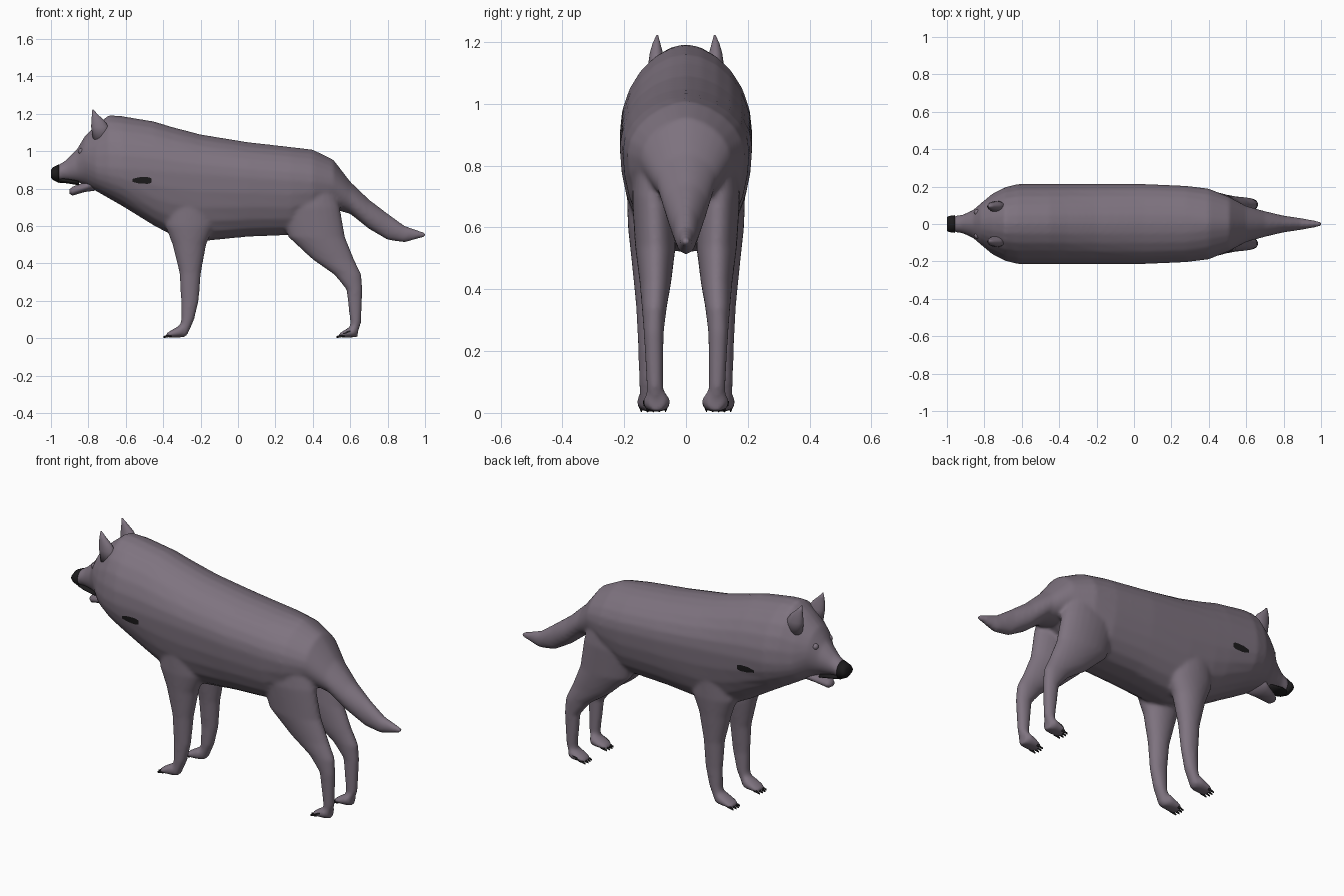
import bpy, bmesh, math
from mathutils import Vector

if "Cube" in bpy.data.objects:
    bpy.data.objects.remove(bpy.data.objects["Cube"])

SIDES = 24


def material(name, rgb):
    m = bpy.data.materials.new(name)
    m.diffuse_color = (*rgb, 1)
    m.use_nodes = True
    m.node_tree.nodes["Principled BSDF"].inputs["Base Color"].default_value = m.diffuse_color
    return m


FUR = material("grey fur", (0.210, 0.172, 0.214))
DARK = material("dark skin", (0.012, 0.011, 0.012))


def ring_x(x, top, bottom, w, mid=None, yc=0.0, low=1.0, high=1.0):
    """Upright cross-section; powers below 1 make the lower or upper half fuller."""
    mid = (top + bottom) / 2 if mid is None else mid
    pts = []
    for i in range(SIDES):
        a = 2 * math.pi * i / SIDES
        c, s = math.cos(a), math.sin(a)
        h = top - mid if s > 0 else mid - bottom
        k = low if s < 0 else high
        pts.append(Vector((x, yc + w * math.copysign(abs(c) ** k, c), mid + h * s)))
    return pts


def ring_z(z, front, back, inner, outer):
    """Level cross-section given by its limits in x and y."""
    return [Vector(((front + back) / 2 + (back - front) / 2 * math.cos(a),
                    (inner + outer) / 2 + (outer - inner) / 2 * math.sin(a), z))
            for a in (2 * math.pi * i / SIDES for i in range(SIDES))]


def trunk_ring(x, top, bottom, w):
    """Barrel is widest along a gently sloping line; the rump is ridged."""
    barrel = -0.8 < x < 0.45
    mid = 0.865 - 0.07 * x if barrel else None
    return ring_x(x, top, bottom, w, mid, 0, 0.75 if barrel else 0.95,
                  1.25 if 0.3 < x < 0.65 else 1.08)


def loft(bm, rings, side=1):
    loops = [[bm.verts.new((p.x, p.y * side, p.z)) for p in r] for r in rings]
    for a, b in zip(loops, loops[1:]):
        for i in range(SIDES):
            j = (i + 1) % SIDES
            bm.faces.new((a[i], a[j], b[j], b[i]))
    bm.faces.new(loops[0])
    bm.faces.new(loops[-1])


def finish(bm, name, mat):
    bmesh.ops.recalc_face_normals(bm, faces=bm.faces)
    me = bpy.data.meshes.new(name)
    bm.to_mesh(me)
    bm.free()
    me.materials.append(mat)
    for p in me.polygons:
        p.use_smooth = True
    ob = bpy.data.objects.new(name, me)
    bpy.context.collection.objects.link(ob)
    return ob


# Trunk from muzzle to tail tip: x, top, bottom, half width
trunk = [
    (-0.968, 0.922, 0.842, 0.043), (-0.92, 0.952, 0.845, 0.048),
    (-0.86, 1.012, 0.835, 0.075), (-0.82, 1.08, 0.82, 0.11),
    (-0.76, 1.138, 0.788, 0.16), (-0.69, 1.194, 0.748, 0.197),
    (-0.62, 1.188, 0.708, 0.214), (-0.45, 1.16, 0.603, 0.214),
    (-0.36, 1.132, 0.555, 0.214), (-0.20, 1.09, 0.518, 0.214),
    (0.05, 1.049, 0.543, 0.214), (0.28, 1.023, 0.552, 0.204),
    (0.40, 1.009, 0.62, 0.189), (0.51, 0.955, 0.69, 0.145),
    (0.60, 0.838, 0.665, 0.097), (0.70, 0.742, 0.585, 0.069),
    (0.80, 0.667, 0.526, 0.045), (0.89, 0.602, 0.512, 0.032),
    (1.003, 0.564, 0.543, 0.012)]
# Legs: z, front, back, inner, outer
fore = [
    (0.84, -0.38, -0.14, 0.06, 0.195), (0.60, -0.388, -0.13, 0.045, 0.188),
    (0.50, -0.35, -0.17, 0.047, 0.177), (0.35, -0.313, -0.198, 0.07, 0.162),
    (0.20, -0.305, -0.21, 0.085, 0.154), (0.10, -0.304, -0.234, 0.086, 0.152),
    (0.015, -0.32, -0.272, 0.09, 0.15)]
hind = [
    (0.85, 0.30, 0.50, 0.04, 0.16), (0.70, 0.22, 0.545, 0.035, 0.175),
    (0.54, 0.27, 0.573, 0.033, 0.165), (0.42, 0.40, 0.622, 0.048, 0.15),
    (0.34, 0.515, 0.66, 0.062, 0.143), (0.26, 0.58, 0.666, 0.072, 0.137),
    (0.08, 0.60, 0.658, 0.073, 0.127), (0.01, 0.585, 0.632, 0.07, 0.125)]
PAWS = ((-0.385, 0.116), (0.54, 0.095))  # toe x, centre y

bm = bmesh.new()
loft(bm, [trunk_ring(*r) for r in trunk])
for side in (1, -1):
    for leg in (fore, hind):
        loft(bm, [ring_z(*r) for r in leg], side)
    # Paws
    for toe, yc in PAWS:
        loft(bm, [ring_x(toe + d, 0.026 + 0.6 * d, 0.004, w, None, yc)
                  for d, w in ((0, 0.026), (0.02, 0.042), (0.08, 0.044), (0.1, 0.028))], side)
body = finish(bm, "body", FUR)
mod = body.modifiers.new("fuse", 'REMESH')
mod.mode = 'VOXEL'
mod.voxel_size = 0.009
mod.use_smooth_shade = True
mod = body.modifiers.new("soften", 'SMOOTH')
mod.factor = 0.5
mod.iterations = 9

# Nose cap
bm = bmesh.new()
loft(bm, [ring_x(x, 0.88 + h, 0.88 - h, w) for x, h, w in (
    (-1.0, 0.02, 0.036), (-0.99, 0.034, 0.043), (-0.957, 0.05, 0.047))])
finish(bm, "nose", DARK)

# Dark lip line and roof of the mouth
bm = bmesh.new()
loft(bm, [ring_x(x, z + 0.013, z - 0.013, w) for x, z, w in (
    (-0.962, 0.845, 0.03), (-0.92, 0.842, 0.046), (-0.85, 0.831, 0.05))])
finish(bm, "mouth_roof", DARK)

# Lower jaw
bm = bmesh.new()
loft(bm, [ring_x(*r) for r in (
    (-0.90, 0.797, 0.773, 0.018), (-0.885, 0.81, 0.763, 0.032),
    (-0.82, 0.835, 0.782, 0.056), (-0.76, 0.875, 0.79, 0.08))])
finish(bm, "lower_jaw", FUR)

# Ears
bm = bmesh.new()
for side in (1, -1):
    loft(bm, [ring_z(*r) for r in (
        (1.06, -0.775, -0.68, 0.055, 0.125), (1.13, -0.785, -0.69, 0.066, 0.122),
        (1.165, -0.784, -0.715, 0.075, 0.117), (1.195, -0.781, -0.748, 0.083, 0.108),
        (1.222, -0.779, -0.773, 0.09, 0.096))], side)
finish(bm, "ears", FUR)

# Eyes
bm = bmesh.new()
for side in (1, -1):
    v = bmesh.ops.create_uvsphere(bm, u_segments=12, v_segments=8, radius=0.017)["verts"]
    bmesh.ops.translate(bm, verts=v, vec=(-0.838, 0.062 * side, 1.0))
finish(bm, "eyes", FUR)

# Claws, four on each paw
bm = bmesh.new()
for side in (1, -1):
    for toe, yc in PAWS:
        for k in (-1.5, -0.5, 0.5, 1.5):
            x, y = toe + 0.006 * abs(k), yc + k * 0.019
            loft(bm, [ring_x(x + 0.02, 0.024, 0.008, 0.006, None, y),
                      ring_x(x - 0.016, 0.012, 0.002, 0.002, None, y)], side)
finish(bm, "claws", DARK)


def marks(name, x0, length, y, z, half, slope):
    """Dark marks laid onto both sides of the coat."""
    bm = bmesh.new()
    for side in (1, -1):
        rows = []
        for i in range(11):
            h = half * min(1, 0.45 + i * 0.15, 0.6 + (10 - i) * 0.3)
            rows.append([bm.verts.new((x0 + length * i / 10, y * side,
                                       z + slope * i / 10 + h * f))
                         for f in (-1, -0.33, 0.33, 1)])
        for a, b in zip(rows, rows[1:]):
            for j in range(3):
                bm.faces.new((a[j], b[j], b[j + 1], a[j + 1]))
    ob = finish(bm, name, DARK)
    mod = ob.modifiers.new("lay", 'SHRINKWRAP')
    mod.target = body
    mod.wrap_mode = 'ABOVE_SURFACE'
    mod.offset = 0.003


marks("flank_marks", -0.565, 0.102, 0.218, 0.843, 0.018, 0)
marks("hind_paw_marks", 0.55, 0.05, 0.15, 0.026, 0.009, 0.016)
